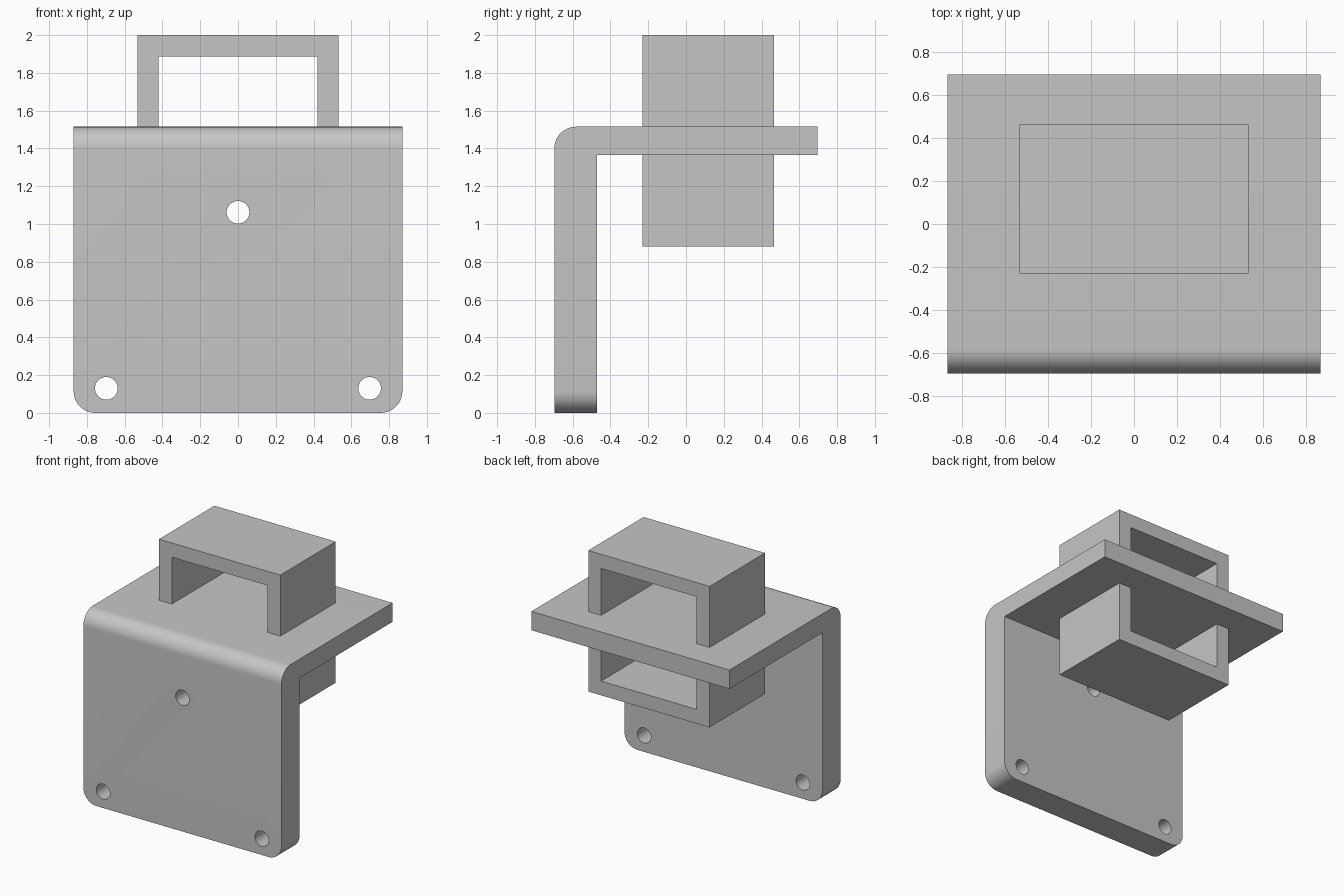
import bpy, bmesh
from mathutils import Matrix, Vector

cube = bpy.data.objects.get("Cube")
if cube:
    bpy.data.objects.remove(cube, do_unlink=True)

GREY = (0.56, 0.56, 0.56, 1)
mat = bpy.data.materials.new("plain grey")
mat.use_nodes = True
mat.diffuse_color = GREY
mat.node_tree.nodes["Principled BSDF"].inputs["Base Color"].default_value = GREY

HALF_W = 0.87
FRONT, PLATE_BACK, BACK = -0.697, -0.47, 0.697
SLAB_LOW, SLAB_TOP = 1.365, 1.515
LOOP_FRONT, LOOP_BACK = -0.23, 0.465
LOOP_HALF, WALL = 0.533, 0.113
LOOP_LOW, LOOP_TOP = 0.88, 2.0
RADIUS = 0.115
HOLE_R = 0.06


def prism(points, offset):
    """Solid made by sweeping a flat outline along an offset."""
    bm = bmesh.new()
    face = bm.faces.new([bm.verts.new(p) for p in points])
    moved = bmesh.ops.extrude_face_region(bm, geom=[face])["geom"]
    verts = [v for v in moved if isinstance(v, bmesh.types.BMVert)]
    bmesh.ops.translate(bm, vec=Vector(offset), verts=verts)
    bmesh.ops.recalc_face_normals(bm, faces=bm.faces)
    return bm


def add_object(name, bm):
    mesh = bpy.data.meshes.new(name)
    bm.to_mesh(mesh)
    bm.free()
    mesh.materials.append(mat)
    obj = bpy.data.objects.new(name, mesh)
    bpy.context.collection.objects.link(obj)
    return obj


# Angled bracket: upright plate and horizontal shelf from one L profile
outline = [(FRONT, 0), (PLATE_BACK, 0), (PLATE_BACK, SLAB_LOW),
           (BACK, SLAB_LOW), (BACK, SLAB_TOP), (FRONT, SLAB_TOP)]
bm = prism([(-HALF_W, y, z) for y, z in outline], (2 * HALF_W, 0, 0))


def is_rounded(edge):
    a, b = (v.co for v in edge.verts)
    mid = (a + b) / 2
    along_x = abs(a.x - b.x) > HALF_W
    bend = along_x and mid.y < FRONT + 0.01 and mid.z > SLAB_LOW
    foot = not along_x and abs(a.y - b.y) > 0.1 and mid.z < 0.01
    return bend or foot


bmesh.ops.bevel(bm, geom=[e for e in bm.edges if is_rounded(e)],
                offset=RADIUS, segments=12, profile=0.5, affect='EDGES')
bracket = add_object("angle_bracket", bm)

# Screw holes drilled through the upright plate
bm = bmesh.new()
for x, z in ((0, 1.062), (-0.697, 0.13), (0.697, 0.13)):
    place = Matrix.Translation((x, (FRONT + PLATE_BACK) / 2, z)) @ Matrix.Rotation(1.5707963, 4, 'X')
    bmesh.ops.create_cone(bm, cap_ends=True, segments=40, radius1=HOLE_R,
                          radius2=HOLE_R, depth=0.4, matrix=place)
drill = add_object("hole_cutter", bm)
drill.hide_render = True
cut = bracket.modifiers.new("holes", 'BOOLEAN')
cut.object = drill
cut.operation = 'DIFFERENCE'
cut.solver = 'EXACT'
graph = bpy.context.evaluated_depsgraph_get()
bracket.data = bpy.data.meshes.new_from_object(bracket.evaluated_get(graph))
bracket.modifiers.clear()
bpy.data.objects.remove(drill, do_unlink=True)

# Square-cornered strap loops above and below the shelf
parts = [bracket]
for name, base, end in (("upper_loop", SLAB_TOP, LOOP_TOP),
                        ("lower_loop", SLAB_LOW, LOOP_LOW)):
    inner = LOOP_HALF - WALL
    inside_end = end - WALL if end > base else end + WALL
    right = [(LOOP_HALF, base), (LOOP_HALF, end)]
    right_in = [(inner, inside_end), (inner, base)]
    left = [(-x, z) for x, z in reversed(right)]
    left_in = [(-x, z) for x, z in reversed(right_in)]
    shape = right + left + left_in + right_in
    bm = prism([(x, LOOP_FRONT, z) for x, z in shape],
               (0, LOOP_BACK - LOOP_FRONT, 0))
    parts.append(add_object(name, bm))

# Smooth bend, corners and holes; crisp edges elsewhere
bpy.ops.object.select_all(action='DESELECT')
for obj in parts:
    obj.select_set(True)
bpy.context.view_layer.objects.active = bracket
bpy.ops.object.shade_smooth_by_angle(angle=0.5)
